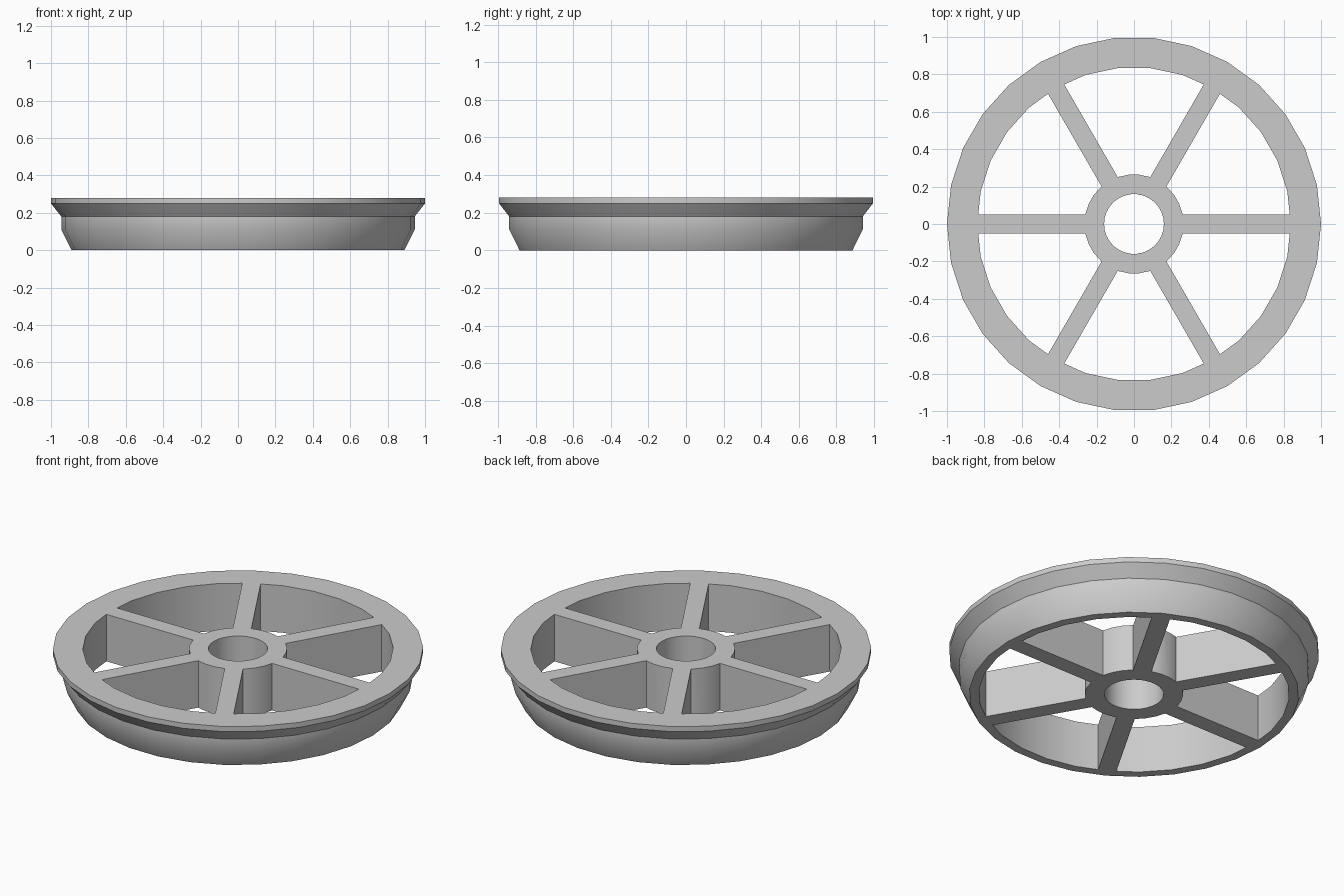
import bpy, bmesh
from math import radians, tan
from mathutils import Matrix, Vector

SIDES, SPOKES, HEIGHT = 30, 6, 0.28
RIM_R, HUB_R, BORE_R, HALF_SPOKE = 0.838, 0.265, 0.16, 0.05
STEP = 360 / SIDES

if "Cube" in bpy.data.objects:
    bpy.data.objects.remove(bpy.data.objects["Cube"])

metal = bpy.data.materials.new("light_grey_metal")
metal.use_nodes = True
grey = (0.6, 0.6, 0.6, 1)
metal.diffuse_color = grey
metal.node_tree.nodes["Principled BSDF"].inputs["Base Color"].default_value = grey


def polar(r, deg, z=0):
    return Matrix.Rotation(radians(deg), 3, "Z") @ Vector((r, 0, z))


def make_object(name, bm):
    bmesh.ops.recalc_face_normals(bm, faces=bm.faces)
    mesh = bpy.data.meshes.new(name)
    bm.to_mesh(mesh)
    bm.free()
    mesh.materials.append(metal)
    obj = bpy.data.objects.new(name, mesh)
    bpy.context.collection.objects.link(obj)
    return obj


def loft(bm, loops):
    """Skin matching closed loops and cap both ends."""
    rings = [[bm.verts.new(p) for p in loop] for loop in loops]
    for low, high in zip(rings, rings[1:]):
        for i in range(len(low)):
            bm.faces.new((low[i - 1], low[i], high[i], high[i - 1]))
    bm.faces.new(rings[0])
    bm.faces.new(rings[-1])


def circle(r, z):
    return [polar(r, STEP * i, z) for i in range(SIDES)]


def gap_arc(r):
    """Arc between two neighbouring spokes, ending on the spoke sides."""
    x = r - HALF_SPOKE * tan(radians(STEP / 2))
    gap = 360 / SPOKES
    end = Matrix.Rotation(radians(gap), 3, "Z") @ Vector((x, -HALF_SPOKE, 0))
    middle = [polar(r, STEP * k) for k in range(1, round(gap / STEP))]
    return [Vector((x, HALF_SPOKE, 0)), *middle, end]


# Solid wheel with tapered tread and overhanging flange
bm = bmesh.new()
profile = [(0.89, 0), (0.945, 0.11), (0.945, 0.18), (1, 0.25), (1, HEIGHT)]
loft(bm, [circle(r, z) for r, z in profile])
wheel = make_object("spoked_wheel", bm)

# Openings: axle bore and the gaps between spokes
bm = bmesh.new()
cut_z = (-0.1, HEIGHT + 0.1)
loft(bm, [circle(BORE_R, z) for z in cut_z])
outline = gap_arc(RIM_R) + gap_arc(HUB_R)[::-1]
for s in range(SPOKES):
    turn = Matrix.Rotation(radians(360 / SPOKES * s), 3, "Z")
    loft(bm, [[turn @ p + Vector((0, 0, z)) for p in outline] for z in cut_z])
cutter = make_object("opening_cutter", bm)
cutter.hide_render = True

bpy.ops.object.select_all(action="DESELECT")
bpy.context.view_layer.objects.active = wheel
wheel.select_set(True)
cut = wheel.modifiers.new("openings", "BOOLEAN")
cut.operation, cut.solver, cut.object = "DIFFERENCE", "EXACT", cutter
bpy.ops.object.modifier_apply(modifier=cut.name)
bpy.data.objects.remove(cutter)
bpy.ops.object.shade_smooth_by_angle(angle=radians(30))
